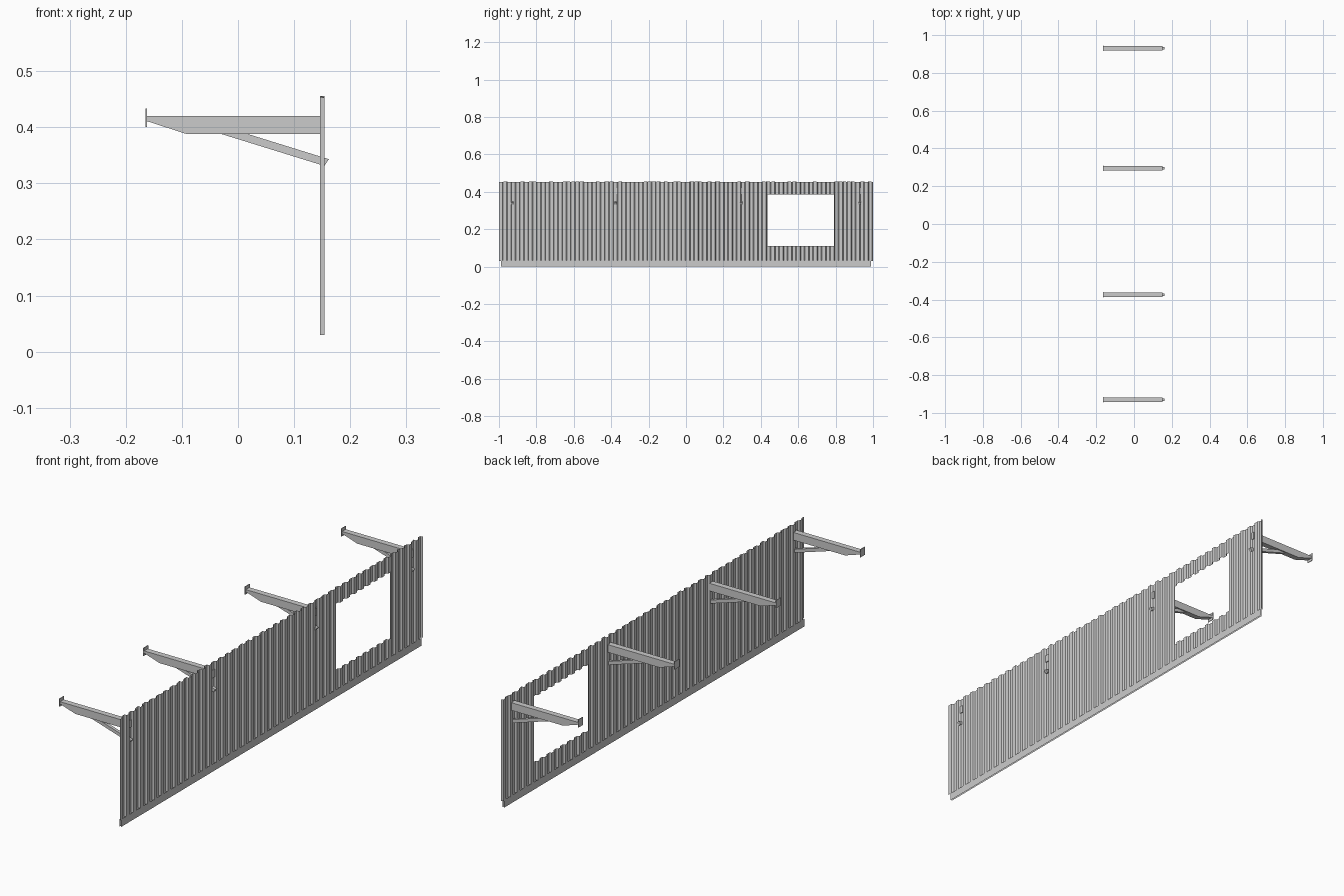
import bpy, bmesh, random

if "Cube" in bpy.data.objects:
    bpy.data.objects.remove(bpy.data.objects["Cube"])
random.seed(4)


def make_object(name, bm):
    bmesh.ops.recalc_face_normals(bm, faces=bm.faces)
    mesh = bpy.data.meshes.new(name)
    bm.to_mesh(mesh)
    bm.free()
    obj = bpy.data.objects.new(name, mesh)
    bpy.context.collection.objects.link(obj)
    return obj


def extruded_profile(name, points, y, width):
    """Extrude an x/z outline along y, centred on y."""
    bm = bmesh.new()
    face = bm.faces.new([bm.verts.new((x, y - width / 2, z)) for x, z in points])
    new = bmesh.ops.extrude_face_region(bm, geom=[face])["geom"]
    bmesh.ops.translate(bm, vec=(0, width, 0),
                        verts=[v for v in new if isinstance(v, bmesh.types.BMVert)])
    return make_object(name, bm)


# Corrugated sheet wall with a rectangular opening
RIBS = 44
PITCH = 2 / RIBS
X_IN, X_OUT = 0.146, 0.1545
WIN_Y, WIN_Z = (0.435, 0.79), (0.11, 0.385)


def wave(y):
    t = ((y + 1) / PITCH) % 1
    if t < 0.4:
        f = 1
    elif t < 0.5:
        f = 1 - (t - 0.4) / 0.1
    elif t < 0.9:
        f = 0
    else:
        f = (t - 0.9) / 0.1
    return X_IN + (X_OUT - X_IN) * f


ys = [-1 + (i + t) * PITCH for i in range(RIBS) for t in (0, 0.4, 0.5, 0.9)]
ys = sorted(ys + [1.0, *WIN_Y])
rows = [0.03, *WIN_Z, 0.453]
bm = bmesh.new()
columns = []
for y in ys:
    top = random.choice((0, 0, 0.003))
    columns.append([bm.verts.new((wave(y), y, z + (top if k == 3 else 0)))
                    for k, z in enumerate(rows)])
for i in range(len(ys) - 1):
    mid = (ys[i] + ys[i + 1]) / 2
    for k in range(3):
        if k == 1 and WIN_Y[0] < mid < WIN_Y[1]:
            continue
        a, b = columns[i], columns[i + 1]
        bm.faces.new((a[k], b[k], b[k + 1], a[k + 1]))
make_object("corrugated_wall", bm)

# Base skirting: a pair of open thin strips under the wall
for name, x in (("base_strip_inner", 0.147), ("base_strip_outer", 0.1535)):
    bm = bmesh.new()
    bm.faces.new([bm.verts.new((x, y, z)) for y, z in
                  ((-0.99, 0), (0.99, 0), (0.99, 0.032), (-0.99, 0.032))])
    make_object(name, bm)

# Roof brackets: tapered beam, end plate and diagonal brace
beam = [(0.15, 0.42), (-0.163, 0.42), (-0.163, 0.411), (-0.092, 0.388), (0.15, 0.388)]
plate = [(-0.165, 0.40), (-0.162, 0.40), (-0.162, 0.433), (-0.165, 0.433)]
brace = [(-0.03, 0.388), (0.017, 0.388), (0.162, 0.343), (0.154, 0.331)]
for n, y in enumerate((-0.93, -0.375, 0.295, 0.93), 1):
    extruded_profile(f"roof_beam_{n}", beam, y, 0.024)
    extruded_profile(f"beam_end_plate_{n}", plate, y, 0.03)
    extruded_profile(f"beam_brace_{n}", brace, y, 0.013)
